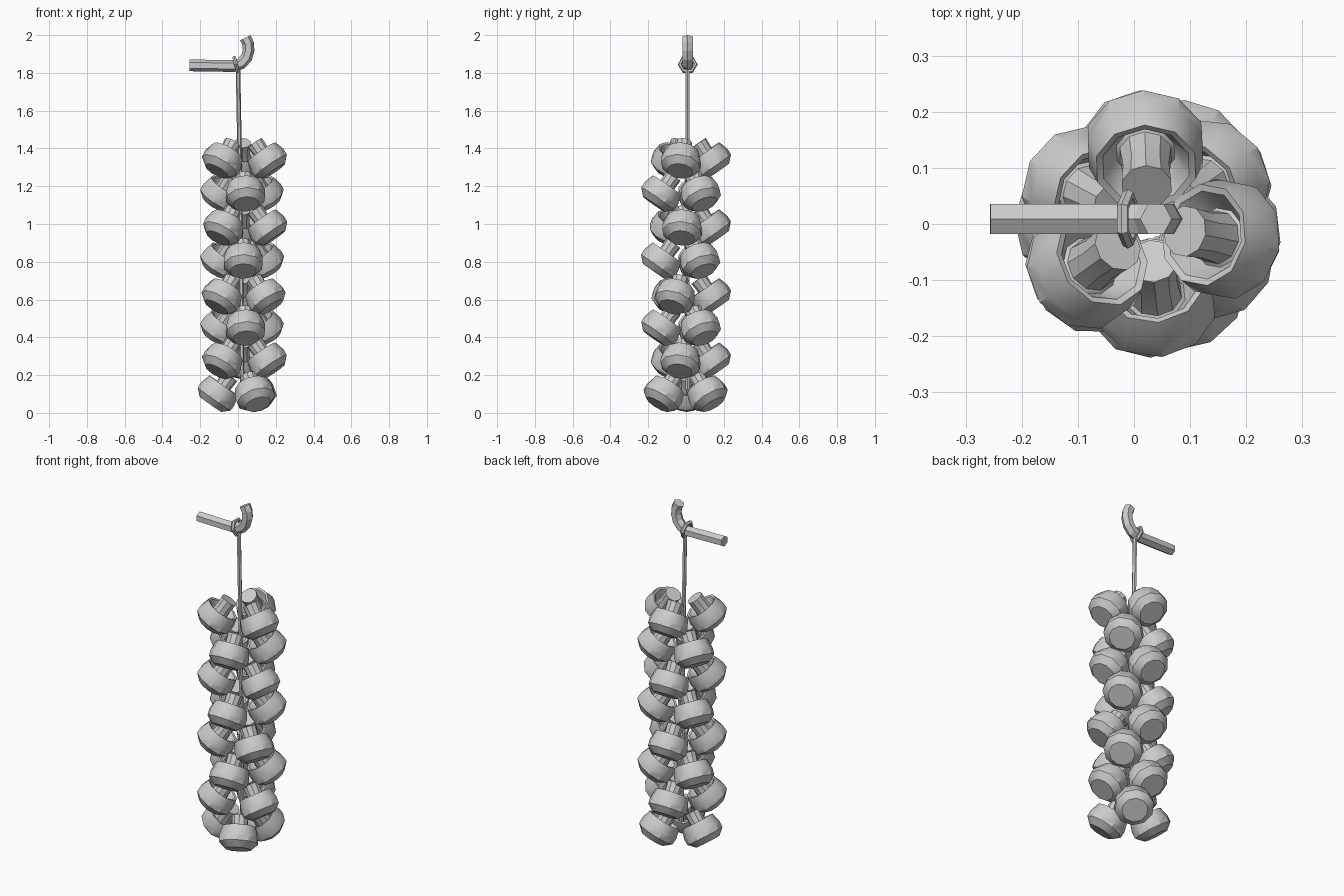
import bpy, bmesh, math
from mathutils import Vector, Matrix

if "Cube" in bpy.data.objects:
    bpy.data.objects.remove(bpy.data.objects["Cube"])


def finish(name, bm, smooth=None):
    bmesh.ops.recalc_face_normals(bm, faces=bm.faces[:])
    me = bpy.data.meshes.new(name)
    bm.to_mesh(me)
    bm.free()
    if smooth:
        me.shade_smooth()
        me.set_sharp_from_angle(angle=math.radians(smooth))
    return me


def add(name, me, matrix=Matrix()):
    ob = bpy.data.objects.new(name, me)
    ob.matrix_world = matrix
    bpy.context.collection.objects.link(ob)
    return ob


def skin(bm, rings, closed=False):
    n = len(rings[0])
    pairs = list(zip(rings, rings[1:]))
    if closed:
        pairs.append((rings[-1], rings[0]))
    for a, b in pairs:
        for i in range(n):
            j = (i + 1) % n
            bm.faces.new((a[i], a[j], b[j], b[i]))
    if not closed:
        bm.faces.new(rings[0])
        bm.faces.new(rings[-1])


def lathe(name, profile, sides):
    # profile points are (radius, height), turned with a flat side along x
    bm = bmesh.new()
    rings = [[bm.verts.new((r * math.cos((i + .5) * math.tau / sides),
                            r * math.sin((i + .5) * math.tau / sides), h))
              for i in range(sides)] for r, h in profile]
    skin(bm, rings)
    return finish(name, bm, 35)


def tube(name, path, radius, sides, y=0.0, closed=False):
    # sweep a regular polygon along a path in the xz plane
    bm = bmesh.new()
    pts = [Vector((x, y, z)) for x, z in path]
    side = Vector((0, 1, 0))
    rings = []
    for k, p in enumerate(pts):
        if closed:
            t = pts[(k + 1) % len(pts)] - pts[k - 1]
        else:
            t = pts[min(k + 1, len(pts) - 1)] - pts[max(k - 1, 0)]
        up = t.normalized().cross(side)
        rings.append([bm.verts.new(p + radius * (math.cos(i * math.tau / sides) * up
                                                 + math.sin(i * math.tau / sides) * side))
                      for i in range(sides)])
    skin(bm, rings, closed=closed)
    return finish(name, bm)


# Mushroom: hollow cap (flat crown at height 0) and thick stem
mushroom = lathe("mushroom", [(.07, 0), (.106, .034), (.107, .07), (.092, .122),
                              (.080, .118), (.054, .075), (.048, .08),
                              (.043, .13), (.046, .182)], 10)

# Eight tiers of three mushrooms, crowns pointing outward and down
tiers = [(1.34, (-11, 92, 216)), (1.165, (-84, 35, 152)), (.985, (-8, 94, 220)),
         (.81, (-89, 33, 152)), (.62, (-26, 92, 214)), (.455, (-84, 35, 152)),
         (.28, (-12, 93, 216)), (.105, (-62, 58, 178))]
tilt = math.radians(55)
for n, (z, angles) in enumerate(tiers):
    for k, a in enumerate(angles):
        a = math.radians(a)
        out = Vector((math.cos(a), math.sin(a), 0))
        stem_dir = -out * math.cos(tilt) + Vector((0, 0, math.sin(tilt)))
        tangent = Vector((-out.y, out.x, 0))
        other = stem_dir.cross(tangent)
        rot = Matrix((tangent, other, stem_dir)).transposed().to_4x4()
        pos = Vector((.025, 0, z - .06)) + out * .171
        add(f"mushroom_{n}_{k}", mushroom, Matrix.Translation(pos) @ rot)

# String running through the bunch
add("string", tube("string", [(.022, .12), (.016, .8), (.008, 1.4), (0, 1.83)], .012, 6, .008))

# Hook: straight bar that curls upward
add("hook", tube("hook", [(-.256, 1.840), (-.02, 1.836), (.018, 1.850), (.045, 1.881),
                          (.056, 1.92), (.054, 1.955), (.039, 1.986)], .031, 6, .009))

# String loop tied round the bar
loop = [(.042 * math.cos(i * math.tau / 6), .042 * math.sin(i * math.tau / 6)) for i in range(6)]
add("string_loop", tube("string_loop", loop, .011, 6, closed=True),
    Matrix.Translation((-.011, .009, 1.845)) @ Matrix.Rotation(math.radians(-14), 4, 'Y')
    @ Matrix.Rotation(math.radians(90), 4, 'Z'))
